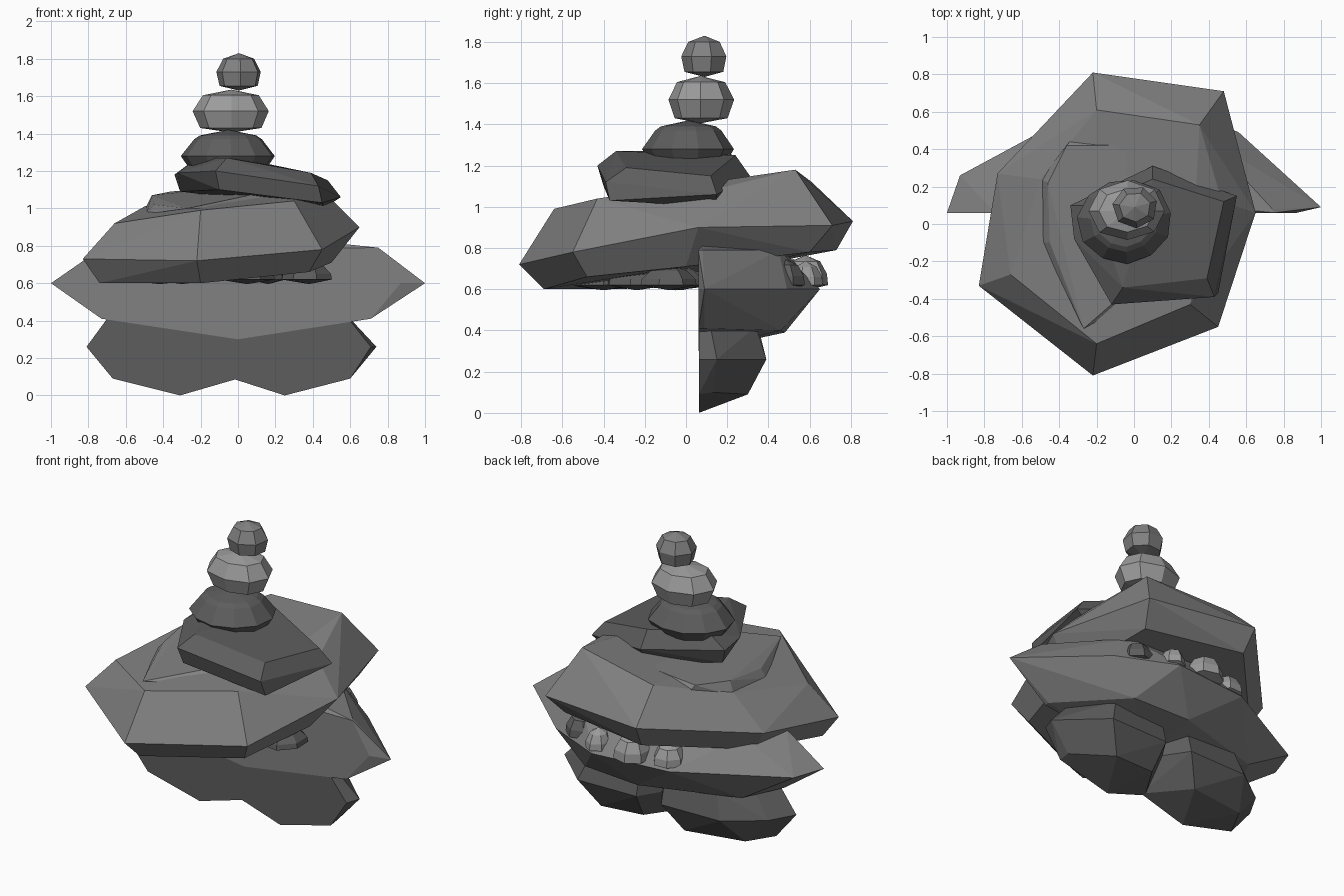
import bpy, bmesh, math, random

random.seed(4)


def grey(name, v):
    m = bpy.data.materials.new(name)
    m.diffuse_color = (v, v, v, 1)
    return m


DARK = grey("dark_stone", .11)
MID = grey("mid_stone", .22)
LIGHT = grey("light_stone", .33)


def finish(name, bm, mat):
    bmesh.ops.recalc_face_normals(bm, faces=bm.faces)
    me = bpy.data.meshes.new(name)
    bm.to_mesh(me)
    bm.free()
    me.materials.append(mat)
    ob = bpy.data.objects.new(name, me)
    bpy.context.collection.objects.link(ob)
    return ob


def chipped_rock(name, mat, pts):
    """Faceted stone: convex hull of a few corner points."""
    bm = bmesh.new()
    for p in pts:
        bm.verts.new(p)
    r = bmesh.ops.convex_hull(bm, input=bm.verts)
    junk = {g for g in r["geom_interior"] + r["geom_unused"]
            if isinstance(g, bmesh.types.BMVert)}
    bmesh.ops.delete(bm, geom=list(junk), context='VERTS')
    bmesh.ops.dissolve_limit(bm, angle_limit=math.radians(6),
                             verts=bm.verts, edges=bm.edges)
    return finish(name, bm, mat)


def pebble(name, mat, center, sides, rings, squash=1.0, turn=0.0, jitter=0.0):
    """Rounded stone from stacked (z, radius) rings."""
    bm = bmesh.new()
    cx, cy = center
    wob = [1 + random.uniform(-jitter, jitter) for _ in range(sides)]
    loops = []
    for z, r in rings:
        loops.append([bm.verts.new((
            cx + r * wob[i] * math.cos(turn + math.tau * i / sides),
            cy + r * squash * wob[i] * math.sin(turn + math.tau * i / sides), z))
            for i in range(sides)])
    for a, b in zip(loops, loops[1:]):
        for i in range(sides):
            j = (i + 1) % sides
            bm.faces.new((a[i], a[j], b[j], b[i]))
    for loop, z in ((loops[0], rings[0][0] - 0.025), (loops[-1], rings[-1][0] + 0.03)):
        tip = bm.verts.new((cx, cy, z))
        for i in range(sides):
            bm.faces.new((loop[i], loop[(i + 1) % sides], tip))
    return finish(name, bm, mat)


# Two base lobes, sliced flat just behind the ledge's front plane
chipped_rock("base_rock_left", DARK, [
    (-.31, .062, 0), (-.67, .062, .09), (-.81, .062, .26), (-.70, .062, .41),
    (.10, .062, .41), (.12, .062, .26), (0, .062, .09),
    (-.58, .24, .10), (-.20, .30, .09), (-.72, .22, .26), (-.50, .38, .26),
    (-.10, .39, .26), (-.62, .20, .41), (-.45, .34, .42), (-.10, .35, .42)])
chipped_rock("base_rock_right", DARK, [
    (.25, .062, 0), (.60, .062, .09), (.71, .062, .26), (.59, .062, .41),
    (-.10, .062, .41), (-.12, .062, .26), (-.03, .062, .09),
    (.60, .13, .10), (.74, .15, .26), (.60, .12, .41), (.38, .30, .09),
    (.10, .28, .10), (.48, .39, .26), (.08, .38, .26), (.42, .34, .42), (.08, .34, .42)])

# Wide ledge rock with a flat front
chipped_rock("ledge_rock", MID, [
    (-1, .06, .60), (-.73, .06, .41), (0, .06, .30), (.71, .06, .41),
    (.87, .06, .60), (.75, .06, .79), (-.74, .06, .78), (1, .09, .60),
    (-.93, .26, .60), (-.71, .40, .60), (-.30, .60, .60), (.20, .65, .60),
    (.56, .49, .60), (.74, .08, .79), (.56, .08, .81), (.40, .45, .79),
    (-.10, .46, .80), (-.60, .28, .78), (.71, .09, .41), (.38, .46, .40),
    (0, .48, .39), (-.60, .30, .40)])

# Large tilted slab and the thin crust on its top
chipped_rock("tilted_slab", MID, [
    (-.20, -.69, .60), (.38, -.48, .66), (.50, 0, .71), (.42, .60, .78),
    (-.20, .73, .79), (-.65, .25, .70), (-.74, -.30, .60),
    (-.22, -.81, .72), (.45, -.55, .78), (.65, .06, .90), (.48, .71, .91),
    (-.22, .81, .93), (-.27, .73, .93), (-.73, .27, .83), (-.83, -.33, .73),
    (-.20, -.64, .99), (.30, -.43, 1.04), (.47, .12, 1.08), (.35, .53, 1.18),
    (-.20, .61, 1.12), (-.50, .24, 1.01), (-.66, -.27, .92)])
chipped_rock("slab_crust", MID, [
    (-.46, .22, 1.07), (-.36, .42, 1.09), (.10, .42, 1.13), (.20, -.15, 1.10),
    (-.27, -.56, 1.0), (-.45, -.10, 1.02), (-.50, .24, .99), (-.30, .50, 1.0),
    (-.49, -.10, .97), (.20, .45, 1.0), (.20, -.30, 1.0)])

# Small half-stones wedged under the slab, flat at z = 0.6
for i, (x, y, r, h) in enumerate([
        (-.30, -.40, .19, .08), (.05, -.24, .16, .10), (.38, -.08, .14, .10),
        (.16, -.02, .10, .10), (-.42, -.05, .22, .09), (-.04, .58, .11, .15),
        (.20, .58, .08, .12), (.38, .48, .10, .13), (-.25, .52, .10, .13)]):
    pebble(f"wedge_stone_{i}", LIGHT if y > .5 else DARK, (x, y), 7,
           [(.62, r), (.60 + h * .5, r * .95), (.60 + h * .9, r * .65)],
           turn=i * .7, jitter=.08)

# Dark wedge stone tipping to the right
chipped_rock("wedge_slab", DARK, [
    (-.12, -.43, 1.20), (.43, -.39, 1.12), (.55, .15, 1.06), (.10, .31, 1.15),
    (-.34, .10, 1.18), (-.32, -.08, 1.19),
    (-.06, -.34, 1.27), (.39, -.29, 1.19), (.48, .12, 1.15), (.10, .24, 1.25),
    (-.22, .10, 1.27), (-.10, -.40, 1.10), (.45, -.37, 1.03), (.46, .14, 1.0),
    (.10, .25, 1.04), (-.31, .08, 1.09)])

# Balanced stack of three stones
pebble("stack_stone_lower", DARK, (-.05, .015), 11,
       [(1.22, .21), (1.28, .25), (1.37, .18), (1.39, .15)], .93, .2, .05)
pebble("stack_stone_middle", LIGHT, (-.035, .07), 8,
       [(1.43, .165), (1.52, .205), (1.605, .15)], .78, 0, .03)
pebble("stack_stone_top", MID, (.005, .09), 7,
       [(1.655, .105), (1.73, .122), (1.80, .085)], .93, .3)
